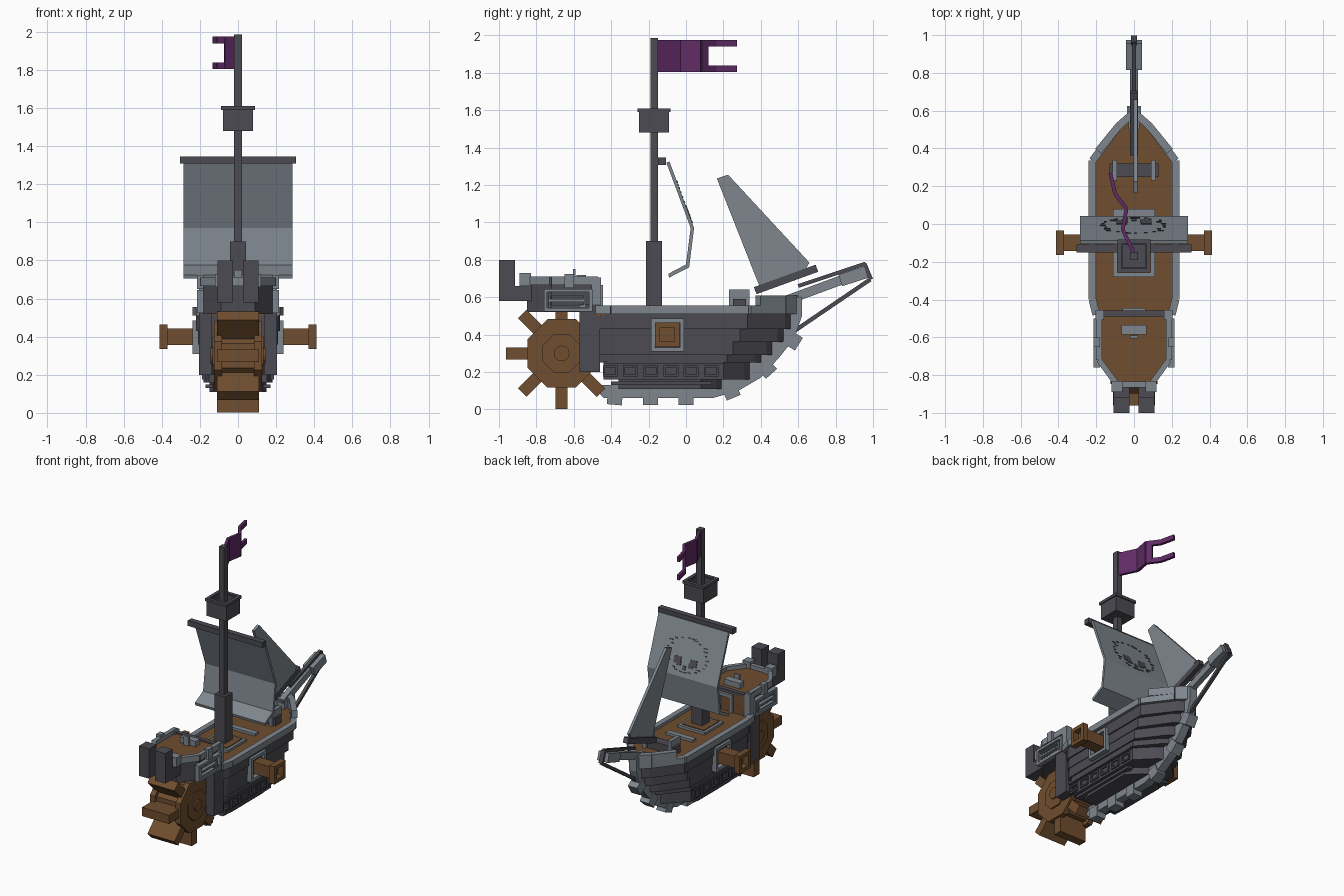
import bpy, bmesh, math, random
from mathutils import Vector, Matrix

if "Cube" in bpy.data.objects:
    bpy.data.objects.remove(bpy.data.objects["Cube"])

def material(name, col):
    m = bpy.data.materials.new(name)
    m.diffuse_color = (*col, 1)
    m.use_nodes = True
    m.node_tree.nodes["Principled BSDF"].inputs["Base Color"].default_value = m.diffuse_color
    return m

DARK = material("dark_timber", (0.072, 0.070, 0.085))
GREY = material("pale_grey", (0.21, 0.24, 0.27))
BROWN = material("brown_wood", (0.16, 0.074, 0.028))
PURPLE = material("purple_cloth", (0.115, 0.024, 0.13))

def finish(name, bm, mat):
    bmesh.ops.recalc_face_normals(bm, faces=bm.faces[:])
    me = bpy.data.meshes.new(name)
    bm.to_mesh(me)
    bm.free()
    me.materials.append(mat)
    ob = bpy.data.objects.new(name, me)
    bpy.context.collection.objects.link(ob)
    return ob

def box(name, x, y, z, mat, rot=0.0):
    """Box from ranges, optionally turned about its own x axis."""
    bm = bmesh.new()
    c = Vector(((x[0]+x[1])/2, (y[0]+y[1])/2, (z[0]+z[1])/2))
    s = Matrix.Diagonal((x[1]-x[0], y[1]-y[0], z[1]-z[0], 1))
    bmesh.ops.create_cube(bm, size=1, matrix=Matrix.Translation(c) @ Matrix.Rotation(rot, 4, 'X') @ s)
    return finish(name, bm, mat)

def sides(name, x, y, z, mat, rot=0.0):
    for tag, s in (("right", 1), ("left", -1)):
        box(f"{name}_{tag}", sorted((x[0]*s, x[1]*s)), y, z, mat, rot)

def prism(name, pts, axis, lo, hi, mat):
    """Extrude an outline along x (points are y,z) or z (points are x,y)."""
    bm = bmesh.new()
    put = (lambda p, t: (t, p[0], p[1])) if axis == 'x' else (lambda p, t: (p[0], p[1], t))
    a = [bm.verts.new(put(p, lo)) for p in pts]
    b = [bm.verts.new(put(p, hi)) for p in pts]
    bm.faces.new(a)
    bm.faces.new(b)
    for i in range(len(pts)):
        j = (i + 1) % len(pts)
        bm.faces.new((a[i], a[j], b[j], b[i]))
    return finish(name, bm, mat)

def beam(name, p, q, w, h, mat):
    """Square bar from p to q, w across and h deep."""
    p, q = Vector(p), Vector(q)
    d = (q - p).normalized()
    side = d.cross(Vector((0, 0, 1))).normalized()
    rot = Matrix((side, d, side.cross(d))).transposed().to_4x4()
    bm = bmesh.new()
    bmesh.ops.create_cube(bm, size=1, matrix=Matrix.Translation((p+q)/2) @ rot
                          @ Matrix.Diagonal((w, (q-p).length, h, 1)))
    return finish(name, bm, mat)

def mirrored(half):
    return half + [(-x, y) for x, y in reversed(half) if x > 0]

def rail(name, half, w, z0, z1, mat):
    for s in (1, -1):
        for i, (p, q) in enumerate(zip(half, half[1:])):
            z = (z0 + z1) / 2
            beam(f"{name}_{i}", (p[0]*s, p[1], z), (q[0]*s, q[1], z), w, z1 - z0, mat)

def frame(name, x, y, z, t, mat):
    """Rectangular surround on both flanks."""
    sides(name + "_top", x, y, (z[1]-t, z[1]), mat)
    sides(name + "_bottom", x, y, (z[0], z[0]+t), mat)
    sides(name + "_aft", x, (y[0], y[0]+t), (z[0]+t, z[1]-t), mat)
    sides(name + "_fore", x, (y[1]-t, y[1]), (z[0]+t, z[1]-t), mat)

# hull strakes: bottom, top, half width, stern, shoulder, bow
for i, (z0, z1, w, st, sh, bow) in enumerate([
        (0.11, 0.16, 0.15, -0.36, 0.08, 0.19), (0.16, 0.25, 0.18, -0.44, 0.20, 0.34),
        (0.25, 0.29, 0.195, -0.47, 0.22, 0.40), (0.29, 0.36, 0.205, -0.48, 0.25, 0.46),
        (0.36, 0.43, 0.21, -0.48, 0.29, 0.52), (0.43, 0.51, 0.22, -0.48, 0.33, 0.56)]):
    prism(f"hull_strake_{i}", mirrored([(w*0.85, st), (w, st+0.06), (w, sh), (0.07, bow-0.03), (0.03, bow)]),
          'z', z0, z1, DARK)
sides("stern_pillar", (0.14, 0.205), (-0.57, -0.46), (0.20, 0.56), DARK)
prism("deck", mirrored([(0.21, -0.48), (0.21, 0.33), (0.06, 0.52), (0.0, 0.56)]), 'z', 0.50, 0.532, BROWN)
rail("gunwale", [(0.20, -0.48), (0.22, -0.40), (0.22, 0.335), (0.08, 0.52), (0, 0.59)], 0.04, 0.51, 0.555, GREY)
rail("bow_rail", [(0.19, 0.385), (0.08, 0.52), (0, 0.59)], 0.04, 0.555, 0.61, GREY)

# lower gun ports and hull ribs
for k in range(7):
    y = -0.405 + 0.108*k
    if y < 0.2:
        frame("port", (0.17, 0.19), (y-0.04, y+0.04), (0.175, 0.235), 0.012, DARK)
sides("lower_wale", (0.16, 0.2), (-0.44, 0.2), (0.245, 0.26), DARK)
sides("bottom_wale", (0.13, 0.17), (-0.40, 0.14), (0.13, 0.15), DARK)

# keel with teeth
prism("keel", [(-0.50, 0.13), (-0.44, 0.06), (0.14, 0.06), (0.28, 0.10), (0.40, 0.17), (0.5, 0.28), (0.58, 0.38),
               (0.62, 0.50), (0.62, 0.6), (0.5, 0.6), (0.5, 0.45), (0.3, 0.25), (0.1, 0.13)], 'x', -0.03, 0.03, GREY)
for i, (y, z, r) in enumerate([(-0.38, 0.065, -5), (-0.19, 0.065, 0), (0, 0.065, 0), (0.24, 0.10, 22),
                               (0.43, 0.22, 42), (0.57, 0.37, 58)]):
    box(f"keel_tooth_{i}", (-0.037, 0.037), (y-0.04, y+0.04), (z-0.04, z+0.04), GREY, math.radians(r))

# paddle wheel
WY, WZ = -0.665, 0.30
def ring(r, n, off=0.0):
    return [(WY + r*math.cos(math.tau*k/n + off), WZ + r*math.sin(math.tau*k/n + off)) for k in range(n)]
prism("wheel_drum", ring(0.17, 8, math.pi/8), 'x', -0.11, 0.11, BROWN)
for s in (-1, 1):
    prism("wheel_disc", ring(0.198, 8, math.pi/8), 'x', *sorted((0.085*s, 0.125*s)), BROWN)
    prism("wheel_cap", ring(0.11, 8, math.pi/8), 'x', *sorted((0.12*s, 0.134*s)), BROWN)
    prism("wheel_axle", ring(0.042, 12), 'x', *sorted((0.13*s, 0.145*s)), BROWN)
for k in range(4):
    box(f"paddle_{k}", (-0.11, 0.11), (WY-0.032, WY+0.032), (WZ-0.297, WZ+0.297), BROWN, math.pi/4*k)

# stern cabin
cabin = [(0.185, -0.47), (0.185, -0.72), (0.09, -0.85)]
prism("cabin", mirrored(cabin), 'z', 0.52, 0.67, DARK)
prism("cabin_deck", mirrored([(0.18, -0.47), (0.18, -0.71), (0.085, -0.835)]), 'z', 0.665, 0.68, BROWN)
rail("cabin_rail", cabin + [(0, -0.85)], 0.03, 0.665, 0.71, GREY)
sides("rail_post", (0.18, 0.215), (-0.65, -0.6), (0.65, 0.725), GREY)
sides("rail_corner", (0.06, 0.12), (-0.89, -0.83), (0.66, 0.73), GREY)
sides("cabin_corner", (0.16, 0.205), (-0.505, -0.455), (0.53, 0.705), GREY)
frame("window_surround", (0.18, 0.215), (-0.76, -0.50), (0.525, 0.645), 0.018, GREY)
for z in (0.565, 0.60):
    frame("window", (0.18, 0.21), (-0.735, -0.54), (z-0.017, z+0.017), 0.008, GREY)
box("cabin_front", (-0.16, 0.16), (-0.475, -0.462), (0.53, 0.67), BROWN)
box("cabin_front_beam", (-0.18, 0.18), (-0.49, -0.458), (0.67, 0.69), DARK)
for x in (-0.05, 0.05):
    box("door_post", (x-0.012, x+0.012), (-0.465, -0.445), (0.53, 0.65), GREY)
box("door_lintel", (-0.062, 0.062), (-0.465, -0.445), (0.64, 0.665), GREY)
box("helm_stand", (-0.065, 0.065), (-0.585, -0.535), (0.68, 0.72), GREY)
box("helm_handle", (-0.02, 0.02), (-0.605, -0.59), (0.68, 0.75), GREY)

# exhaust stacks
sides("stack", (0.025, 0.108), (-1.0, -0.915), (0.58, 0.80), DARK)
sides("stack_pipe", (0.025, 0.108), (-0.915, -0.80), (0.58, 0.66), DARK)

# side cannons
frame("cannon_port", (0.19, 0.24), (-0.187, -0.01), (0.31, 0.485), 0.022, GREY)
sides("cannon_barrel", (0.18, 0.37), (-0.142, -0.056), (0.357, 0.443), BROWN)
frame("cannon_muzzle", (0.37, 0.413), (-0.165, -0.035), (0.335, 0.465), 0.027, BROWN)

# mast, deck hatch and lookout
MY = -0.17
def square(name, h, z0, z1, mat):
    box(name, (-h, h), (MY-h, MY+h), (z0, z1), mat)
square("hatch_frame", 0.11, 0.52, 0.55, GREY)
square("hatch_lid", 0.09, 0.53, 0.556, BROWN)
square("mast_base", 0.043, 0.53, 0.90, DARK)
square("mast", 0.021, 0.53, 1.985, DARK)
square("lookout_floor", 0.07, 1.48, 1.50, DARK)
for s in (-1, 1):
    box("lookout_side", sorted((s*0.06, s*0.08)), (MY-0.08, MY+0.08), (1.48, 1.60), DARK)
    box("lookout_end", (-0.08, 0.08), sorted((MY+s*0.06, MY+s*0.08)), (1.48, 1.60), DARK)
    box("lookout_rim_side", sorted((s*0.065, s*0.088)), (MY-0.088, MY+0.088), (1.59, 1.61), DARK)
    box("lookout_rim_end", (-0.088, 0.088), sorted((MY+s*0.065, MY+s*0.088)), (1.59, 1.61), DARK)

# square sail with torn face emblem
box("yard", (-0.305, 0.305), (-0.15, -0.108), (1.308, 1.347), DARK)
prism("main_sail", [(-0.105, 1.32), (0.025, 0.97), (0.0, 0.775), (-0.095, 0.725), (-0.09, 0.705),
                    (0.017, 0.76), (0.043, 0.97), (-0.088, 1.325)], 'x', -0.285, 0.285, GREY)
slope = math.atan2(0.131, 0.355)
def patch(name, x, z, w, h):
    y = 0.043 - (z - 0.97) * 0.131/0.355
    box(name, (x-w, x+w), (y-0.004, y+0.004), (z-h, z+h), DARK, slope)
for x in (-0.065, 0.065):
    patch("emblem_eye", x, 1.07, 0.028, 0.024)
    patch("emblem_eye_corner", x*0.75, 1.05, 0.018, 0.016)
patch("emblem_nose", 0, 1.03, 0.012, 0.015)
random.seed(4)
for k in range(26):
    a = math.tau*k/26
    patch("emblem_scratch", 0.17*math.cos(a)+random.uniform(-.02, .02), 1.11+0.11*math.sin(a),
          random.uniform(.006, .018), 0.004)

# fore sail and its boom
prism("fore_sail", [(0.165, 1.235), (0.225, 1.255), (0.66, 0.785), (0.64, 0.75), (0.40, 0.64)], 'x', -0.002, 0.018, GREY)
beam("fore_boom", (0, 0.37, 0.635), (0, 0.70, 0.755), 0.04, 0.04, DARK)

# bowsprit and stays
beam("bowsprit", (0, 0.50, 0.57), (0, 0.88, 0.71), 0.04, 0.05, GREY)
beam("bowsprit_tip", (0, 0.825, 0.69), (0, 0.965, 0.735), 0.085, 0.065, GREY)
beam("upper_stay", (0, 0.60, 0.66), (0, 0.96, 0.78), 0.022, 0.02, DARK)
beam("tip_cap", (0, 0.955, 0.78), (0, 0.99, 0.695), 0.03, 0.02, DARK)
beam("lower_stay", (0, 0.58, 0.42), (0, 0.985, 0.695), 0.022, 0.022, DARK)

# foredeck rack
box("rack", (-0.13, 0.13), (0.25, 0.32), (0.53, 0.59), DARK)
sides("rack_post", (0.09, 0.115), (0.23, 0.34), (0.53, 0.64), GREY)
box("fore_step", (-0.11, 0.11), (0.04, 0.08), (0.53, 0.55), GREY)

# swallow-tailed flag, waving sideways
wave = [(0.0, -0.155), (-0.06, -0.03), (-0.04, 0.08), (-0.10, 0.16), (-0.125, 0.27)]
for i, (p, q) in enumerate(zip(wave, wave[1:])):
    spans = [(1.805, 1.975)] if i < 2 else [(1.805, 1.84), (1.94, 1.975)]
    for z0, z1 in spans:
        z = (z0 + z1) / 2
        beam(f"flag_{i}", (*p, z), (*q, z), 0.02, z1 - z0, PURPLE)
beam("flag_fork", (-0.04, 0.08, 1.89), (-0.065, 0.115, 1.89), 0.02, 0.12, PURPLE)
